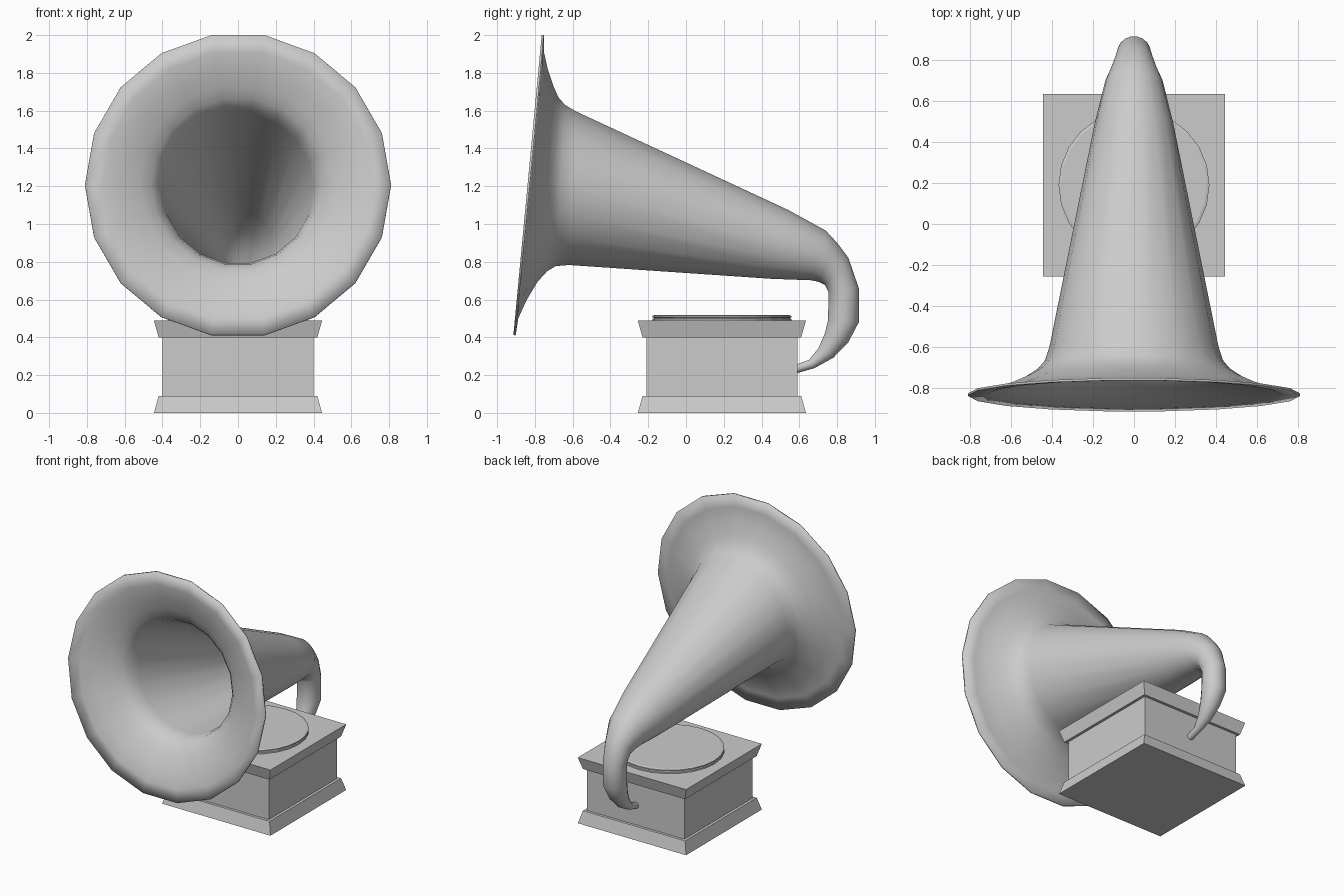
import bpy, math
from mathutils import Vector

if "Cube" in bpy.data.objects:
    bpy.data.objects.remove(bpy.data.objects["Cube"])

CY = 0.19  # y centre of the cabinet


def stack(name, levels, sides, turn=0.0, smooth=False):
    """Closed solid from (radius, z) levels, centred on the cabinet."""
    verts = [(r * math.cos(turn + math.tau * k / sides),
              CY + r * math.sin(turn + math.tau * k / sides), z)
             for r, z in levels for k in range(sides)]
    return skin(name, verts, len(levels), sides, True, True, smooth)


def skin(name, verts, rings, sides, cap_start, cap_end, smooth):
    """Quads between successive rings, with optional end caps."""
    faces = []
    for i in range(rings - 1):
        for k in range(sides):
            a, b = i * sides + k, i * sides + (k + 1) % sides
            faces.append((a, b, b + sides, a + sides))
    if cap_start:
        faces.append(tuple(reversed(range(sides))))
    if cap_end:
        faces.append(tuple(range((rings - 1) * sides, rings * sides)))
    mesh = bpy.data.meshes.new(name)
    mesh.from_pydata(verts, [], faces)
    ob = bpy.data.objects.new(name, mesh)
    bpy.context.collection.objects.link(ob)
    if smooth:
        bpy.ops.object.select_all(action='DESELECT')
        ob.select_set(True)
        bpy.context.view_layer.objects.active = ob
        bpy.ops.object.shade_smooth_by_angle(angle=math.radians(40))
    return ob


# Cabinet: flared plinth, box and flared lid
R2 = math.sqrt(2)
for name, levels in (
        ("plinth", [(0.445, 0.0), (0.42, 0.09)]),
        ("cabinet_box", [(0.40, 0.05), (0.40, 0.45)]),
        ("cabinet_lid", [(0.42, 0.40), (0.445, 0.488)])):
    stack(name, [(h * R2, z) for h, z in levels], 4, math.pi / 4)

# Turntable platter with a grooved edge
stack("turntable", [(0.368, 0.485), (0.368, 0.498), (0.358, 0.502),
                    (0.368, 0.506), (0.368, 0.514), (0.355, 0.518)], 24)

# Horn and pipe: each ring is given by its upper and lower side-view points
PROFILE = [
    ((-0.752, 2.00), (-0.902, 0.41)),
    ((-0.752, 1.91), (-0.888, 0.50)),
    ((-0.732, 1.82), (-0.845, 0.595)),
    ((-0.702, 1.73), (-0.785, 0.695)),
    ((-0.675, 1.67), (-0.735, 0.75)),
    ((-0.640, 1.63), (-0.690, 0.777)),
    ((-0.580, 1.595), (-0.620, 0.783)),
    ((0.54, 1.075), (0.45, 0.71)),
    ((0.74, 0.965), (0.665, 0.702)),
    ((0.80, 0.90), (0.705, 0.693)),
    ((0.86, 0.82), (0.735, 0.678)),
    ((0.915, 0.66), (0.755, 0.64)),
    ((0.915, 0.48), (0.752, 0.49)),
    ((0.86, 0.375), (0.735, 0.42)),
    ((0.78, 0.292), (0.70, 0.34)),
    ((0.68, 0.237), (0.65, 0.28)),
    ((0.58, 0.208), (0.58, 0.255)),
]
SIDES = 18
verts = []
for top, low in PROFILE:
    up, down = Vector((0, *top)), Vector((0, *low))
    mid = (up + down) / 2
    axis = (up - down) / 2 / math.cos(math.pi / SIDES)
    for k in range(SIDES):
        a = -math.tau * k / SIDES
        verts.append(mid + Vector((axis.length * math.cos(a), 0, 0)) + axis * math.sin(a))
horn = skin("horn", verts, len(PROFILE), SIDES, False, True, True)
wall = horn.modifiers.new("wall", 'SOLIDIFY')
wall.thickness = 0.012
wall.offset = -1
